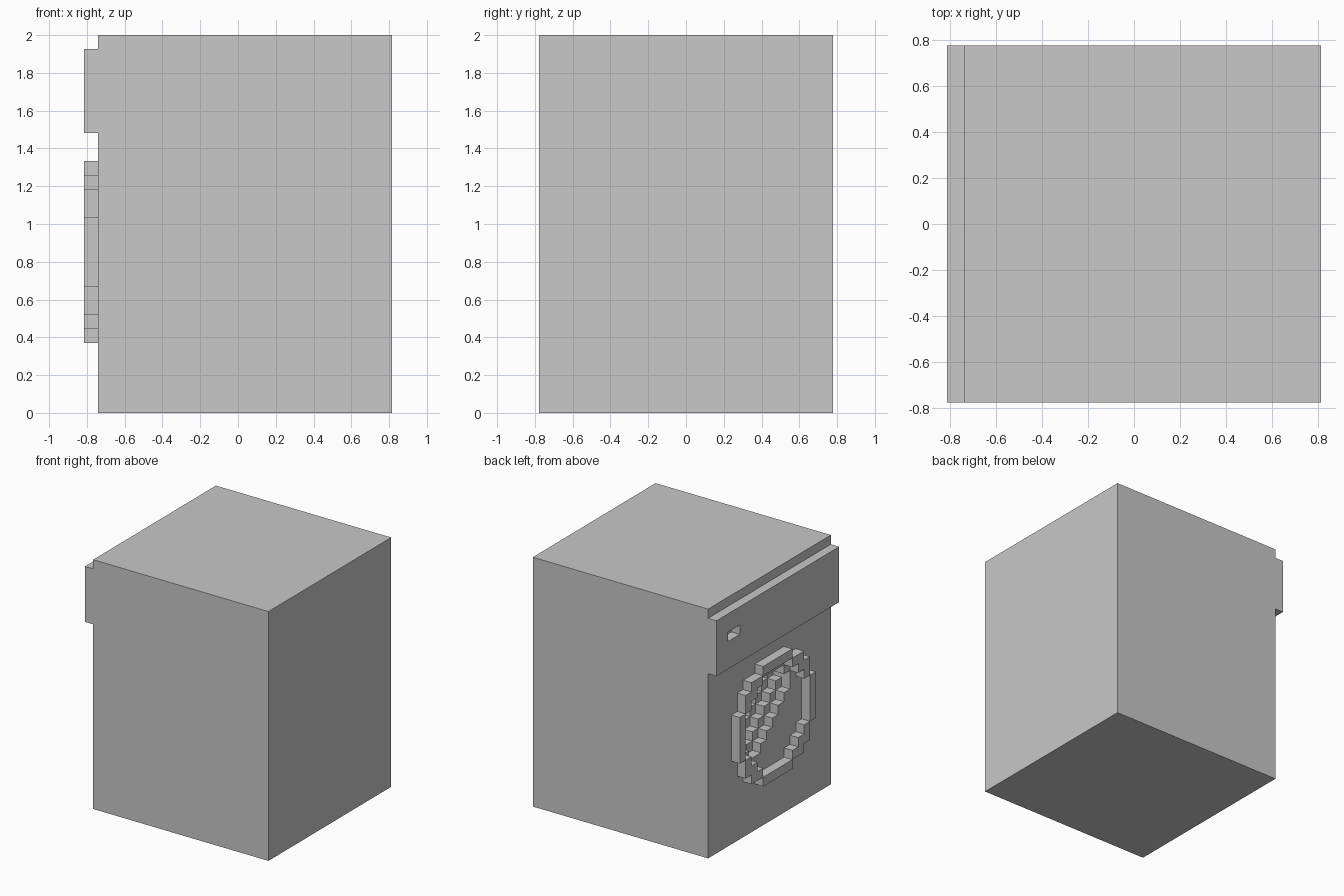
import bpy
import bmesh
from itertools import product
from mathutils import Vector

cube = bpy.data.objects.get("Cube")
if cube:
    bpy.data.objects.remove(cube, do_unlink=True)

UNIT = 2 / 27                      # one block
ORIGIN = Vector((-11, -10.5, 0))   # lowest corner of the block grid

grey = bpy.data.materials.new("plain_grey")
grey.use_nodes = True
COLOUR = (0.58, 0.58, 0.58, 1)
grey.diffuse_color = COLOUR
grey.node_tree.nodes["Principled BSDF"].inputs["Base Color"].default_value = COLOUR


def build(name, xs, ys, zs, keep):
    """Make the outer skin of all grid blocks that pass the keep rule."""
    cells = {c for c in product(xs, ys, zs) if keep(*c)}
    bm = bmesh.new()
    for cell in cells:
        for axis, side in product(range(3), (0, 1)):
            near = list(cell)
            near[axis] += 2 * side - 1
            if tuple(near) in cells:
                continue
            quad = []
            for p, q in ((0, 0), (1, 0), (1, 1), (0, 1)):
                co = Vector(cell)
                co[axis] += side
                co[(axis + 1) % 3] += p
                co[(axis + 2) % 3] += q
                quad.append(bm.verts.new((co + ORIGIN) * UNIT))
            bm.faces.new(quad if side else quad[::-1])
    bmesh.ops.remove_doubles(bm, verts=bm.verts, dist=UNIT / 100)
    # Merge the flat regions into large faces
    bmesh.ops.dissolve_limit(bm, angle_limit=0.01, verts=bm.verts, edges=bm.edges)
    mesh = bpy.data.meshes.new(name)
    bm.to_mesh(mesh)
    bm.free()
    mesh.materials.append(grey)
    obj = bpy.data.objects.new(name, mesh)
    bpy.context.collection.objects.link(obj)
    return obj


def in_disc(y, z, limit):
    """True inside a stepped circle around the door centre."""
    return (y - 10) ** 2 + (z - 11) ** 2 <= limit


OUTER, INNER, DRUM = 42, 30, 20
DEPTH = 3

# Cabinet with the drum opening sunk into the door side
build("cabinet", range(1, 22), range(21), range(27),
      lambda x, y, z: x > DEPTH or not in_disc(y, z, DRUM))

# Control panel with a small slot
build("control_panel", [0], range(21), range(20, 26),
      lambda x, y, z: not (z == 23 and y in (17, 18)))

# Raised stepped ring around the door
build("door_ring", [0], range(21), range(27),
      lambda x, y, z: in_disc(y, z, OUTER) and not in_disc(y, z, INNER))

# Laundry heaped against one side of the drum
build("laundry", range(1, DEPTH + 1), range(21), range(27),
      lambda x, y, z: in_disc(y, z, DRUM) and z - 11 <= 10 - y - 3 + x)
